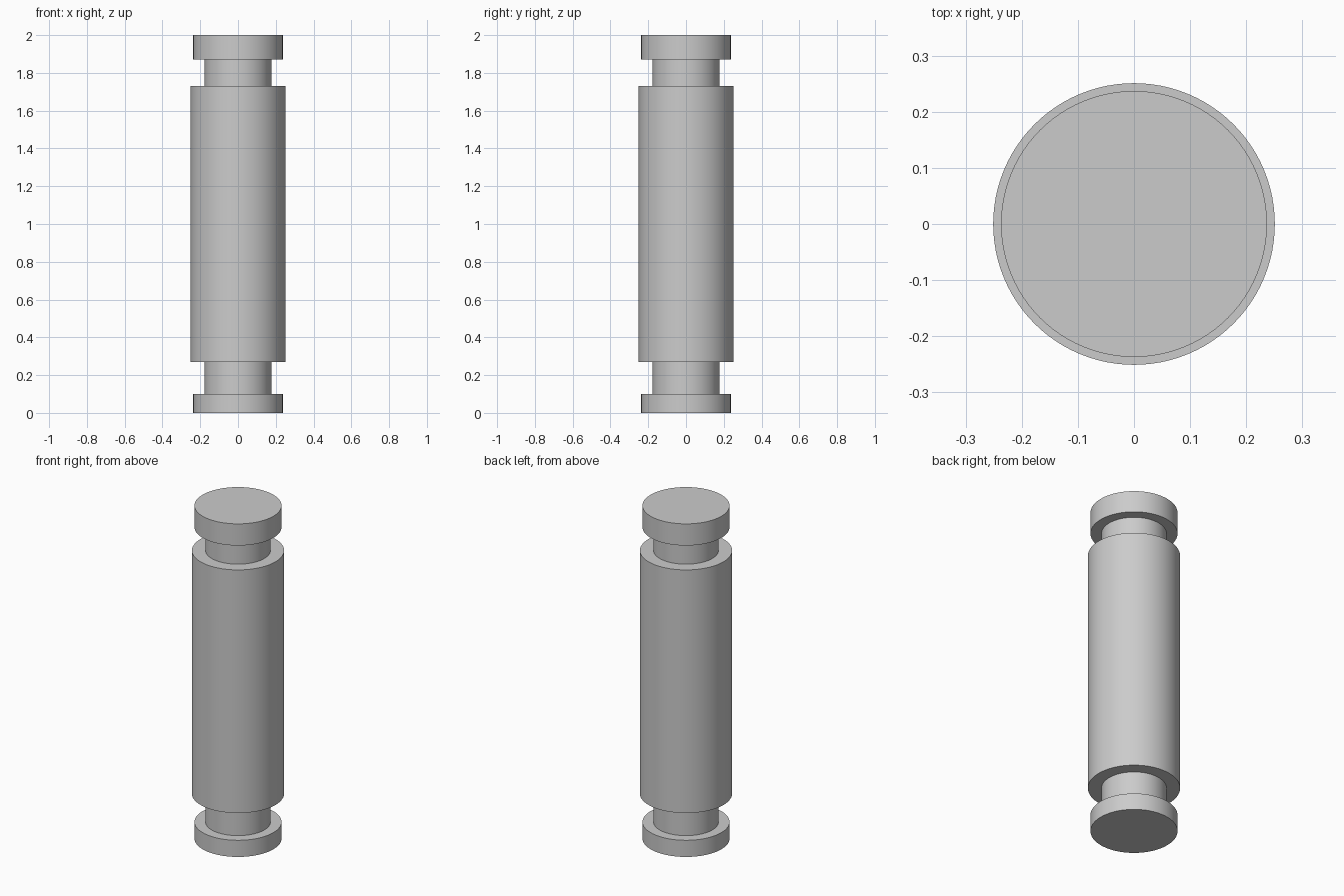
import bpy
import bmesh
import math

SIDES = 96

cube = bpy.data.objects.get("Cube")
if cube:
    bpy.data.objects.remove(cube, do_unlink=True)

# Plain grey material
grey = bpy.data.materials.new("light_grey")
grey.use_nodes = True
colour = (0.6, 0.6, 0.6, 1.0)
grey.diffuse_color = colour
grey.node_tree.nodes["Principled BSDF"].inputs["Base Color"].default_value = colour

# Turned sections from the bottom up: (radius, bottom, top)
base_flange = (0.237, 0.0, 0.10)
lower_neck = (0.177, 0.10, 0.27)
main_barrel = (0.251, 0.27, 1.73)
upper_neck = (0.177, 1.73, 1.87)
top_cap = (0.237, 1.87, 2.0)
sections = [base_flange, lower_neck, main_barrel, upper_neck, top_cap]


def ring(bm, radius, z):
    angles = [math.tau * i / SIDES for i in range(SIDES)]
    return [bm.verts.new((radius * math.cos(a), radius * math.sin(a), z)) for a in angles]


# One continuous turned surface, closed at both ends
bm = bmesh.new()
rings = [ring(bm, r, z) for r, low, high in sections for z in (low, high)]
for lower, upper in zip(rings, rings[1:]):
    for i in range(SIDES):
        j = (i + 1) % SIDES
        bm.faces.new((lower[i], lower[j], upper[j], upper[i]))
bm.faces.new(list(reversed(rings[0])))
bm.faces.new(rings[-1])
bmesh.ops.recalc_face_normals(bm, faces=bm.faces)

mesh = bpy.data.meshes.new("grooved_pin")
bm.to_mesh(mesh)
bm.free()
mesh.materials.append(grey)
pin = bpy.data.objects.new("grooved_pin", mesh)
bpy.context.collection.objects.link(pin)

# Smooth round walls with crisp rims
bpy.ops.object.select_all(action="DESELECT")
pin.select_set(True)
bpy.context.view_layer.objects.active = pin
bpy.ops.object.shade_smooth_by_angle(angle=math.radians(30))
